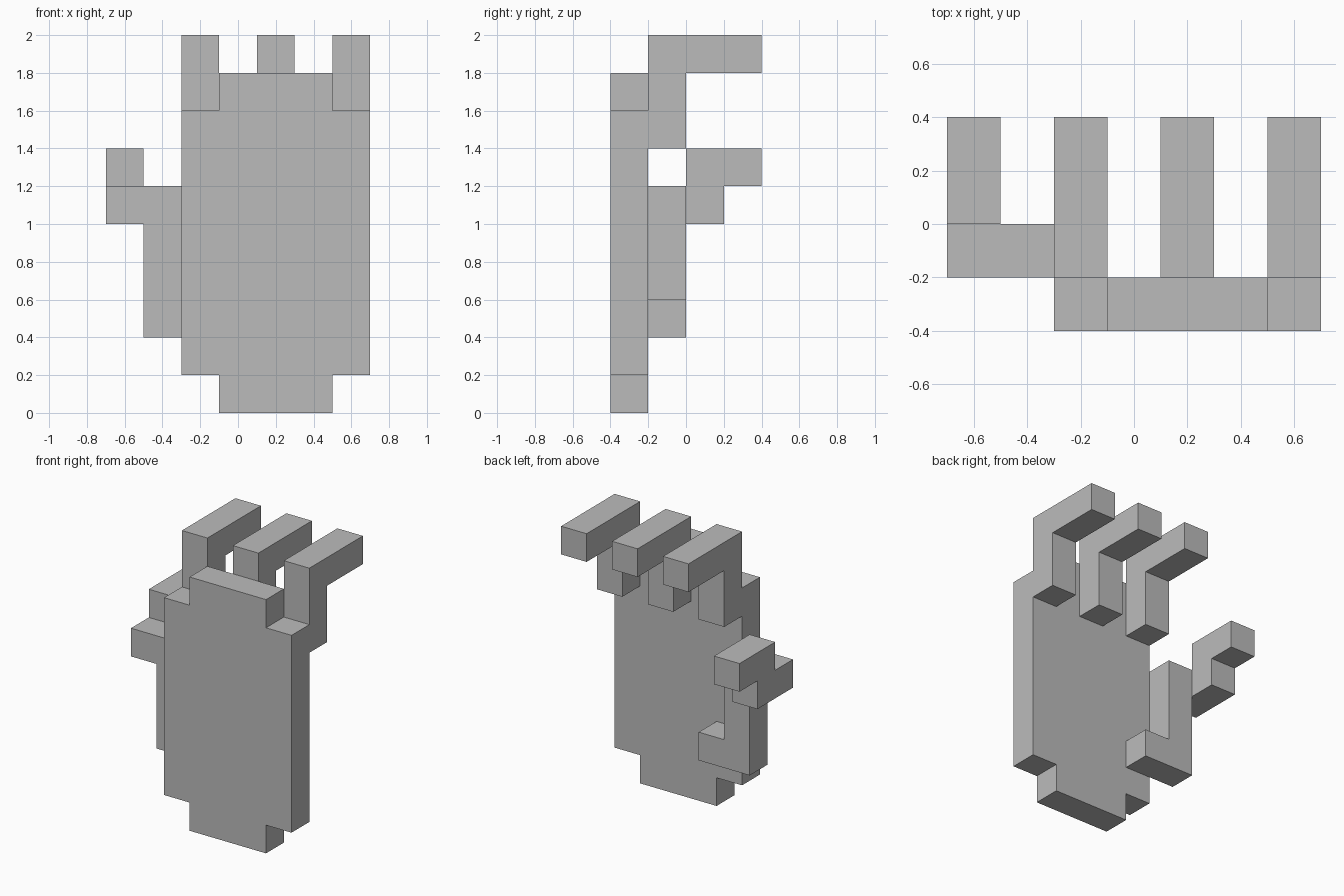
import bpy, bmesh
from mathutils import Vector

cube = bpy.data.objects.get("Cube")
if cube:
    bpy.data.objects.remove(cube, do_unlink=True)

# Single flat grey
grey = bpy.data.materials.new("light grey")
grey.use_nodes = True
grey.diffuse_color = (0.5, 0.5, 0.5, 1)
grey.node_tree.nodes["Principled BSDF"].inputs["Base Color"].default_value = (0.5, 0.5, 0.5, 1)


def extrude_profile(name, axis, start, end, profile):
    """Extrude an outline along x (points are y, z) or y (points are x, z)."""
    def place(a, b):
        return Vector((start, a, b)) if axis == "x" else Vector((a, start, b))

    bm = bmesh.new()
    face = bm.faces.new([bm.verts.new(place(a, b)) for a, b in profile])
    shift = Vector((end - start, 0, 0)) if axis == "x" else Vector((0, end - start, 0))
    new = bmesh.ops.extrude_face_region(bm, geom=[face], use_keep_orig=True)["geom"]
    bmesh.ops.translate(bm, vec=shift, verts=[v for v in new if isinstance(v, bmesh.types.BMVert)])
    bmesh.ops.recalc_face_normals(bm, faces=bm.faces)
    mesh = bpy.data.meshes.new(name)
    bm.to_mesh(mesh)
    bm.free()
    mesh.materials.append(grey)
    obj = bpy.data.objects.new(name, mesh)
    bpy.context.scene.collection.objects.link(obj)
    return obj


# Flat palm with notched corners
extrude_profile("palm", "y", -0.4, -0.2, [
    (-0.1, 0), (0.5, 0), (0.5, 0.2), (0.7, 0.2), (0.7, 1.6), (0.5, 1.6),
    (0.5, 1.8), (-0.1, 1.8), (-0.1, 1.6), (-0.3, 1.6), (-0.3, 0.2), (-0.1, 0.2)])

# Three hooked fingers behind the palm
hook = [(-0.2, 1.4), (0, 1.4), (0, 1.8), (0.4, 1.8), (0.4, 2), (-0.2, 2)]
for label, x in (("right", -0.3), ("middle", 0.1), ("left", 0.5)):
    extrude_profile(label + "_finger", "x", x, x + 0.2, hook)

# Thumb: an L-shaped root, then a stepped tip reaching backwards
extrude_profile("thumb_root", "y", -0.2, 0, [
    (-0.5, 0.4), (-0.1, 0.4), (-0.1, 0.6), (-0.3, 0.6), (-0.3, 1.2), (-0.5, 1.2)])
extrude_profile("thumb_tip", "x", -0.7, -0.5, [
    (-0.2, 1), (0.2, 1), (0.2, 1.2), (0.4, 1.2), (0.4, 1.4), (0, 1.4), (0, 1.2), (-0.2, 1.2)])
